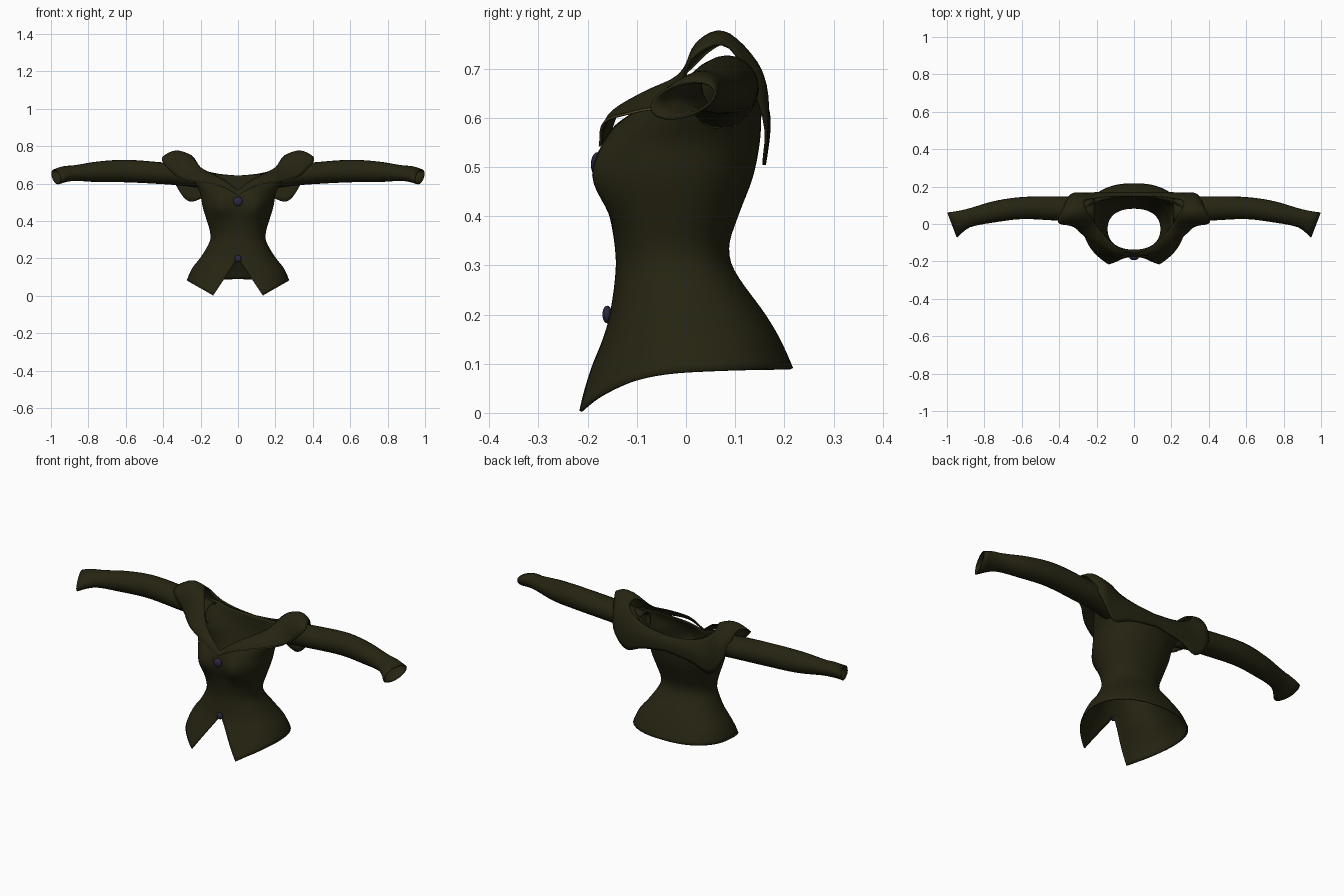
import bpy, bmesh, math
from mathutils import Vector

old = bpy.data.objects.get("Cube")
if old:
    bpy.data.objects.remove(old, do_unlink=True)


def material(name, colour, rough=0.8):
    mat = bpy.data.materials.new(name)
    mat.use_nodes = True
    mat.diffuse_color = (*colour, 1)
    shader = mat.node_tree.nodes["Principled BSDF"]
    shader.inputs["Base Color"].default_value = (*colour, 1)
    shader.inputs["Roughness"].default_value = rough
    return mat


OLIVE = material("dark olive cloth", (.019, .018, .006))
NAVY = material("dark navy button", (.023, .021, .05))
GOLD = material("dull gold piping", (.13, .1, .035))


def sample(keys, t):
    """Smoothly interpolate rows of (position, values...) at position t."""
    t = min(max(t, keys[0][0]), keys[-1][0])
    last = len(keys) - 1
    i = 0
    while i < last - 1 and t > keys[i + 1][0]:
        i += 1

    def slope(j, c):
        a, b = keys[max(j - 1, 0)], keys[min(j + 1, last)]
        return (b[c] - a[c]) / (b[0] - a[0])

    a, b = keys[i], keys[i + 1]
    span = b[0] - a[0]
    u = (t - a[0]) / span
    ease = u * u * (3 - 2 * u)
    result = []
    for c in range(1, len(a)):
        bend = u * (1 - u) * span * ((1 - u) * slope(i, c) - u * slope(i + 1, c))
        result.append(a[c] + (b[c] - a[c]) * ease + bend)
    return result


def sheet(name, point, rows, columns, closed=False, thickness=.006):
    """Build a mirrored cloth sheet from point(row fraction, column fraction)."""
    bm = bmesh.new()
    count = columns if closed else columns + 1
    grid = [[bm.verts.new(point(r / rows, c / columns)) for c in range(count)]
            for r in range(rows + 1)]
    for lower, upper in zip(grid, grid[1:]):
        for c in range(columns):
            d = (c + 1) % count
            bm.faces.new((lower[c], lower[d], upper[d], upper[c]))
    bmesh.ops.remove_doubles(bm, verts=bm.verts, dist=.0002)
    bmesh.ops.recalc_face_normals(bm, faces=bm.faces)
    mesh = bpy.data.meshes.new(name)
    bm.to_mesh(mesh)
    bm.free()
    obj = bpy.data.objects.new(name, mesh)
    bpy.context.collection.objects.link(obj)
    mesh.materials.append(OLIVE)
    mirror = obj.modifiers.new("Mirror", "MIRROR")
    mirror.merge_threshold = .001
    solid = obj.modifiers.new("Cloth thickness", "SOLIDIFY")
    solid.thickness = thickness
    solid.offset = 0
    smooth(obj)
    return obj


def smooth(obj):
    bpy.ops.object.select_all(action="DESELECT")
    obj.select_set(True)
    bpy.context.view_layer.objects.active = obj
    bpy.ops.object.shade_smooth_by_angle(angle=math.radians(40))


# Bodice: height, half width, front depth, back depth
BODY = [(0, .29, -.235, .25), (.09, .268, -.195, .215), (.15, .24, -.167, .188),
        (.2, .2, -.152, .158), (.29, .148, -.14, .095), (.34, .146, -.142, .085),
        (.4, .163, -.152, .103), (.48, .187, -.172, .133), (.55, .2, -.162, .147),
        (.6, .225, -.13, .15), (.65, .25, -.08, .15), (.72, .27, 0, .15)]
NECK = [(0, .55), (.15, .6), (.3, .655), (.5, .695), (.7, .685), (.85, .65), (1, .64)]
HEM = [(0, .003), (.12, .035), (.3, .07), (.5, .085), (1, .09)]
ROUND = .88


def bodice(r, c):
    bottom, top = sample(HEM, c)[0], sample(NECK, c)[0]
    z = bottom + (top - bottom) * r
    width, front, back = sample(BODY, z)
    # The front edge opens into an upturned V below the waist
    gap = max(0, .2 - z) * .68
    start = math.asin((gap / width) ** (1 / ROUND))
    angle = start + (math.pi - start) * c
    s, k = max(0, math.sin(angle)), math.cos(angle)
    x = width * s ** ROUND if 0 < c < 1 else gap * (c == 0)
    mid = (front + back) / 2
    y = mid - (back - mid) * math.copysign(abs(k) ** ROUND, k)
    if k > 0:
        y -= .03 * math.exp(-((x - .1) / .05) ** 2 - ((z - .48) / .08) ** 2)
    return x, y, z


sheet("bodice", bodice, 36, 40)

# Sleeves: x, centre y, centre z, half depth, half height, slant of the ring
SLEEVE = [(.21, .07, .63, .06, .05, 0), (.3, .08, .645, .06, .053, 0),
          (.4, .083, .655, .062, .055, 0), (.6, .085, .667, .056, .057, 0),
          (.75, .065, .663, .054, .052, 0), (.88, .033, .656, .045, .038, .01),
          (.93, .015, .65, .05, .038, .02), (.972, -.006, .636, .065, .034, .025)]


def sleeve(r, c):
    x = SLEEVE[0][0] + (SLEEVE[-1][0] - SLEEVE[0][0]) * r
    y, z, deep, high, slant = sample(SLEEVE, x)
    k, s = math.cos(c * math.tau), math.sin(c * math.tau)
    return x + slant * k, y + deep * k, z + high * s + slant * k * .6


sheet("sleeves", sleeve, 28, 20, closed=True)

# Wide collar: station, inner edge, outer edge, from the V round to the back
COLLAR = [(0, 0, -.157, .562, 0, -.172, .543), (1, .07, -.135, .615, .1, -.162, .592),
          (2, .14, -.08, .652, .22, -.1, .612), (3, .2, -.01, .685, .32, -.015, .635),
          (4, .235, .045, .735, .405, .01, .72), (5, .26, .085, .752, .375, .09, .742),
          (6, .26, .125, .725, .335, .158, .6), (7, .2, .14, .678, .26, .158, .505),
          (8, .11, .148, .652, .15, .165, .54), (9, 0, .15, .641, 0, .168, .565)]
BULGE = [(0, 0, 0, 0), (2, 0, -.008, .008), (4, 0, 0, .028), (5, .01, 0, .022),
         (6, .02, .015, .02), (9, 0, .008, .008)]


def collar(r, c):
    values = sample(COLLAR, c * 9)
    inner, outer = Vector(values[:3]), Vector(values[3:])
    swell = Vector(sample(BULGE, c * 9)) * math.sin(math.pi * r)
    place = inner.lerp(outer, r) + swell
    if c in (0, 1):
        place.x = 0
    return place


sheet("collar", collar, 8, 45)


# Piping along the lapel edges
def piping(name, side):
    curve = bpy.data.curves.new(name, "CURVE")
    curve.dimensions = "3D"
    curve.bevel_depth = .0025
    curve.bevel_resolution = 1
    line = curve.splines.new("POLY")
    line.points.add(14)
    for i, p in enumerate(line.points):
        place = collar(1, i / 45)
        p.co = (place.x * side, place.y - .003, place.z, 1)
    curve.materials.append(GOLD)
    obj = bpy.data.objects.new(name, curve)
    bpy.context.collection.objects.link(obj)


piping("left_lapel_piping", 1)
piping("right_lapel_piping", -1)

# Domed front buttons
for name, height, radius in (("chest_button", .505, .025), ("waist_button", .2, .018)):
    depth = sample(BODY, height)[1]
    bpy.ops.mesh.primitive_uv_sphere_add(segments=16, ring_count=10, radius=radius,
                                         location=(0, depth - .008, height))
    button = bpy.context.object
    button.name = name
    button.scale.y = .55
    button.data.materials.append(NAVY)
    smooth(button)
